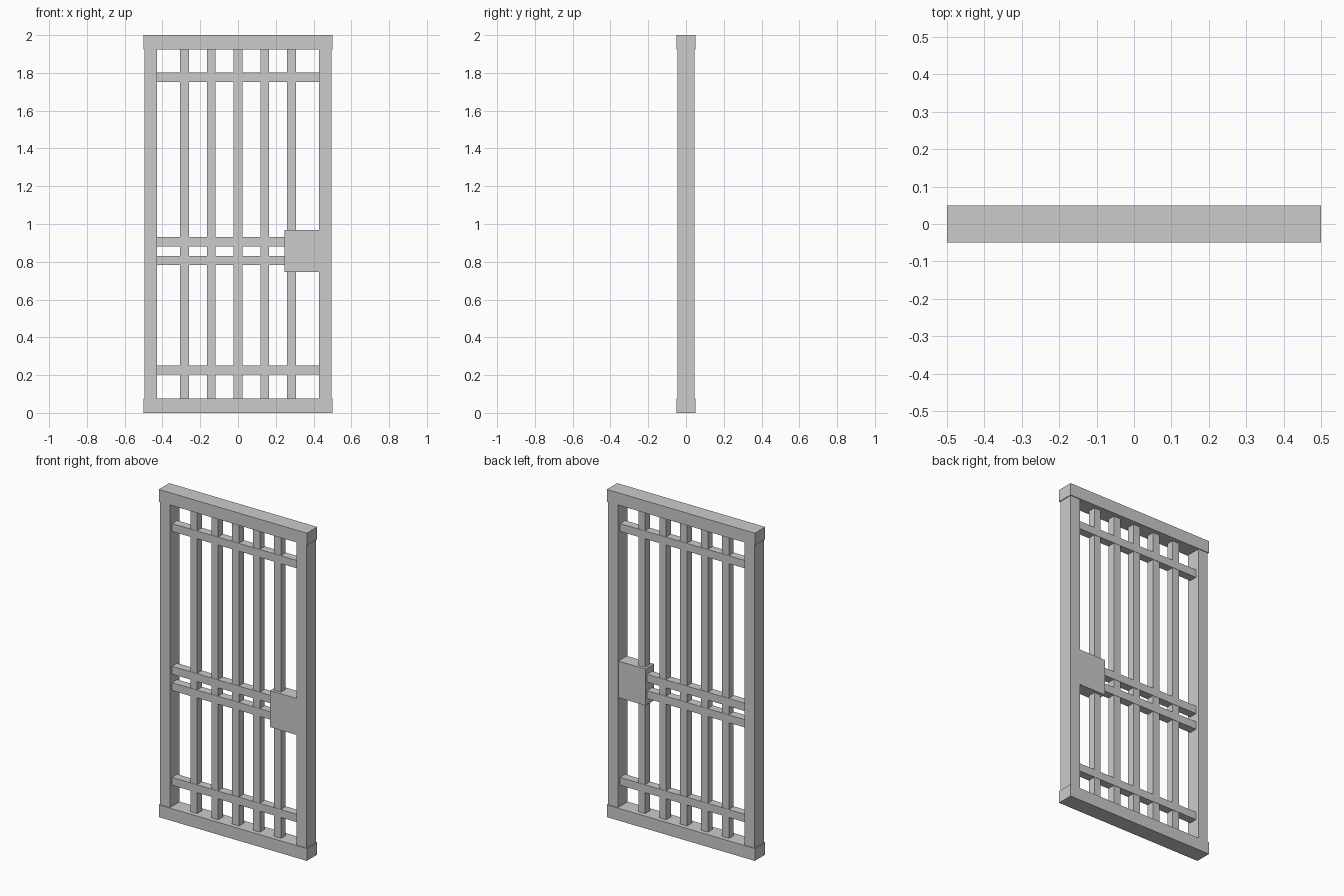
import bpy

if "Cube" in bpy.data.objects:
    bpy.data.objects.remove(bpy.data.objects["Cube"])


def box(name, x0, x1, depth, z0, z1):
    """Axis-aligned box centred on y = 0."""
    bpy.ops.mesh.primitive_cube_add(size=1, location=((x0 + x1) / 2, 0, (z0 + z1) / 2))
    ob = bpy.context.object
    ob.name = name
    ob.scale = (x1 - x0, depth, z1 - z0)
    bpy.ops.object.transform_apply(location=False, rotation=False, scale=True)
    return ob


# Outer frame: top and bottom rails slightly proud of the side posts
box("bottom_rail", -0.5, 0.5, 0.10, 0.0, 0.075)
box("top_rail", -0.5, 0.5, 0.10, 1.925, 2.0)
box("left_post", -0.495, -0.428, 0.09, 0.075, 1.925)
box("right_post", 0.428, 0.495, 0.09, 0.075, 1.925)

# Vertical bars
for i in range(-2, 3):
    x = i * 0.1415
    box("vertical_bar", x - 0.023, x + 0.023, 0.046, 0.075, 1.925)

# Horizontal cross bars (the middle pair stops at the lock)
for z, end in ((0.228, 0.428), (0.806, 0.245), (0.906, 0.245), (1.777, 0.428)):
    box("cross_bar", -0.428, end, 0.05, z - 0.024, z + 0.024)

# Lock housing
box("lock_box", 0.245, 0.428, 0.082, 0.745, 0.968)
